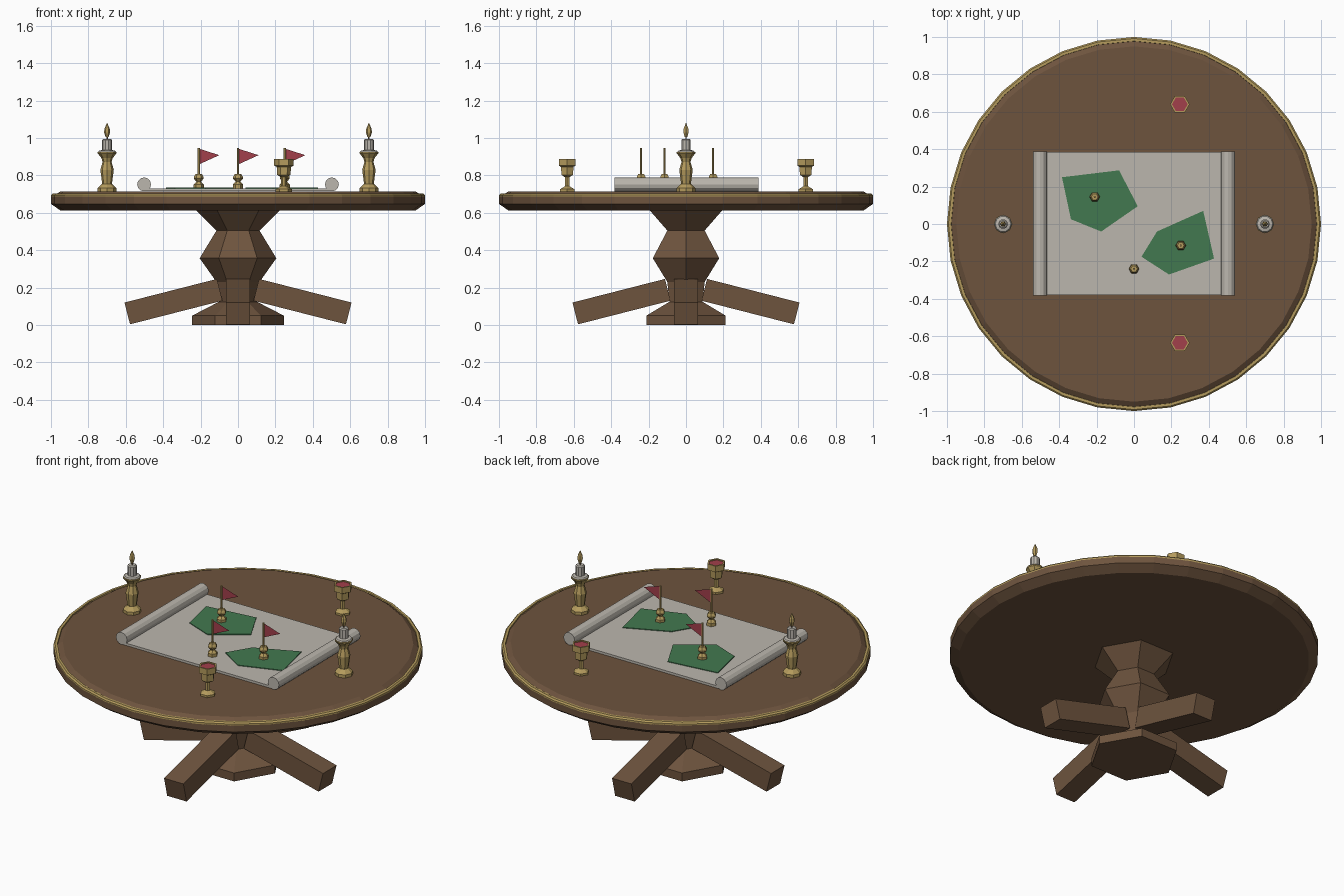
import bpy, bmesh, math
from mathutils import Matrix

if "Cube" in bpy.data.objects:
    bpy.data.objects.remove(bpy.data.objects["Cube"])


def mat(name, r, g, b):
    m = bpy.data.materials.new(name)
    m.diffuse_color = (r, g, b, 1)
    m.use_nodes = True
    m.node_tree.nodes["Principled BSDF"].inputs["Base Color"].default_value = m.diffuse_color
    return m


WOOD = mat("brown_wood", 0.155, 0.088, 0.048)
GOLD = mat("old_gold", 0.46, 0.33, 0.11)
PALE = mat("pale_parchment", 0.50, 0.47, 0.42)
GREEN = mat("map_green", 0.055, 0.19, 0.08)
RED = mat("flag_red", 0.36, 0.05, 0.07)


def finish(name, bm, material):
    bmesh.ops.recalc_face_normals(bm, faces=bm.faces)
    me = bpy.data.meshes.new(name)
    bm.to_mesh(me)
    bm.free()
    me.materials.append(material)
    ob = bpy.data.objects.new(name, me)
    bpy.context.collection.objects.link(ob)
    return ob


def lathe(name, profile, sides, material, x=0, y=0, closed=False):
    """Turn (radius, height) points about z; capped ends, or a closed ring."""
    bm = bmesh.new()
    rings = []
    for r, z in profile:
        rings.append([bm.verts.new((x + r * math.cos(2 * math.pi * i / sides),
                                    y + r * math.sin(2 * math.pi * i / sides), z))
                      for i in range(sides)])
    pairs = list(zip(rings, rings[1:]))
    if closed:
        pairs.append((rings[-1], rings[0]))
    for a, b in pairs:
        for i in range(sides):
            j = (i + 1) % sides
            bm.faces.new((a[i], a[j], b[j], b[i]))
    if not closed:
        bm.faces.new(rings[0])
        bm.faces.new(rings[-1])
    return finish(name, bm, material)


def box(name, size, matrix, material):
    bm = bmesh.new()
    bmesh.ops.create_cube(bm, size=1, matrix=matrix @ Matrix.Diagonal((*size, 1)))
    return finish(name, bm, material)


def plate(name, points, z, thick, material):
    bm = bmesh.new()
    face = bm.faces.new([bm.verts.new((px, py, z)) for px, py in points])
    new = bmesh.ops.extrude_face_region(bm, geom=[face])["geom"]
    bmesh.ops.translate(bm, vec=(0, 0, thick),
                        verts=[v for v in new if isinstance(v, bmesh.types.BMVert)])
    return finish(name, bm, material)


# Table top with a gold rim band
lathe("table_top", [(0.95, 0.613), (1.0, 0.647), (1.0, 0.686), (0.985, 0.69),
                    (0.95, 0.714)], 32, WOOD)
lathe("rim_band", [(0.975, 0.684), (1.0, 0.684), (1.0, 0.694), (0.992, 0.702),
                   (0.978, 0.702)], 32, GOLD, closed=True)

# Six-sided pedestal and foot
lathe("pedestal", [(0.10, 0.10), (0.115, 0.23), (0.205, 0.357), (0.115, 0.505),
                   (0.225, 0.614)], 6, WOOD)
lathe("pedestal_foot", [(0.245, 0), (0.245, 0.05), (0.10, 0.125)], 6, WOOD)

# Four sloping legs
for i in range(4):
    m = (Matrix.Rotation(i * math.pi / 2, 4, 'Z') @ Matrix.Translation((0.345, 0, 0.125))
         @ Matrix.Rotation(0.25, 4, 'Y'))
    box("leg", (0.51, 0.128, 0.12), m, WOOD)

# Map sheet, rolled ends and painted lands
box("map_sheet", (1.0, 0.765, 0.014), Matrix.Translation((0, 0.002, 0.724)), PALE)
for s in (-1, 1):
    bm = bmesh.new()
    bmesh.ops.create_cone(bm, cap_ends=True, segments=12, radius1=0.037, radius2=0.037,
                          depth=0.77, matrix=Matrix.Translation((s * 0.502, 0.002, 0.752))
                          @ Matrix.Rotation(math.pi / 2, 4, 'X'))
    finish("map_roll", bm, PALE)
plate("west_land", [(-.385, .25), (-.08, .287), (.02, .095), (-.175, -.04), (-.337, .025)],
      0.731, 0.004, GREEN)
plate("east_land", [(.123, -.04), (.37, .07), (.428, -.185), (.187, -.27), (.04, -.175)],
      0.731, 0.004, GREEN)

# Marker pawns with flags
for x, y in ((-0.21, 0.145), (0.25, -0.115), (0.0, -0.24)):
    lathe("marker", [(0.028, 0.731), (0.028, 0.75), (0.012, 0.766), (0.026, 0.782),
                     (0.026, 0.792), (0.018, 0.806)], 6, GOLD, x, y)
    lathe("flag_pole", [(0.006, 0.80), (0.006, 0.945)], 6, GOLD, x, y)
    bm = bmesh.new()
    bm.faces.new([bm.verts.new((x + dx, y, z))
                  for dx, z in ((0.0, 0.858), (0.11, 0.908), (0.0, 0.943))])
    finish("flag", bm, RED)

# Candlesticks with candles and flames
for x in (-0.7, 0.7):
    lathe("candlestick", [(0.05, 0.712), (0.05, 0.732), (0.026, 0.755), (0.036, 0.83),
                          (0.024, 0.872), (0.03, 0.892), (0.05, 0.918), (0.05, 0.926)],
          8, GOLD, x)
    lathe("candle_drip", [(0.048, 0.925), (0.042, 0.932), (0.026, 0.936), (0.026, 0.99),
                          (0.020, 0.995)], 10, PALE, x)
    lathe("wick", [(0.004, 0.99), (0.004, 1.015)], 6, WOOD, x)
    lathe("flame", [(0.008, 1.005), (0.016, 1.03), (0.014, 1.05), (0.001, 1.08)], 6, GOLD, x)

# Goblets of red drink
for y in (-0.635, 0.64):
    lathe("goblet", [(0.044, 0.712), (0.044, 0.726), (0.014, 0.742), (0.014, 0.79),
                     (0.036, 0.803), (0.038, 0.845), (0.052, 0.852), (0.052, 0.888),
                     (0.042, 0.888), (0.042, 0.875)], 6, GOLD, 0.245, y)
    lathe("drink", [(0.0425, 0.874), (0.0425, 0.882)], 6, RED, 0.245, y)
